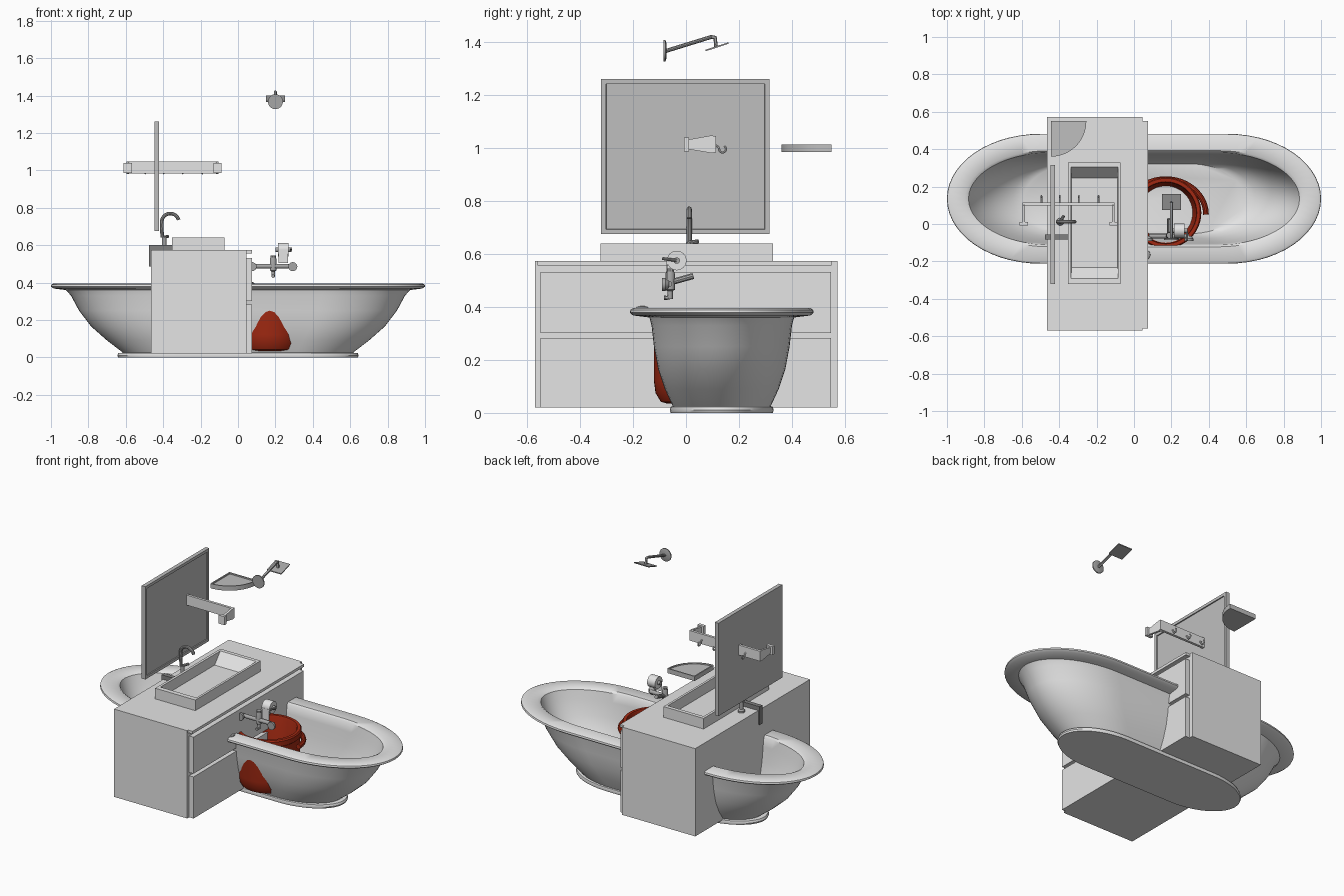
import bpy, bmesh, math
from mathutils import Vector


def material(name, rgb):
    m = bpy.data.materials.new(name)
    m.diffuse_color = (*rgb, 1)
    return m


WHITE = material("white", (0.78, 0.78, 0.78))
GLASS = material("mirror_grey", (0.52, 0.52, 0.52))
CHROME = material("chrome_grey", (0.38, 0.38, 0.38))
DARK = material("dark_grey", (0.22, 0.22, 0.22))
RED = material("red", (0.36, 0.022, 0.006))


def finish(obj, mat, angle=35):
    obj.data.materials.clear()
    obj.data.materials.append(mat)
    bpy.ops.object.select_all(action='DESELECT')
    obj.select_set(True)
    bpy.context.view_layer.objects.active = obj
    if obj.type == 'CURVE':
        bpy.ops.object.convert(target='MESH')
    bpy.ops.object.shade_smooth_by_angle(angle=math.radians(angle))
    return obj


def loft(name, rings, mat, angle=35):
    """Skin a list of equal-length point rings and cap both ends."""
    bm = bmesh.new()
    vr = [[bm.verts.new(p) for p in r] for r in rings]
    n = len(vr[0])
    for a, b in zip(vr, vr[1:]):
        for i in range(n):
            j = (i + 1) % n
            bm.faces.new((a[i], a[j], b[j], b[i]))
    bm.faces.new(vr[0][::-1])
    bm.faces.new(vr[-1])
    bmesh.ops.recalc_face_normals(bm, faces=bm.faces)
    me = bpy.data.meshes.new(name)
    bm.to_mesh(me)
    bm.free()
    obj = bpy.data.objects.new(name, me)
    bpy.context.collection.objects.link(obj)
    return finish(obj, mat, angle)


def rect(x0, x1, y0, y1, z):
    return [(x0, y0, z), (x1, y0, z), (x1, y1, z), (x0, y1, z)]


def box(name, x0, x1, y0, y1, z0, z1, mat):
    return loft(name, [rect(x0, x1, y0, y1, z0), rect(x0, x1, y0, y1, z1)], mat)


def turned(name, origin, axis, profile, mat, n=32):
    """Lathe (radius, distance) pairs along an axis."""
    q = Vector(axis).to_track_quat('Z', 'Y')
    o = Vector(origin)
    rings = [[o + q @ Vector((r * math.cos(t), r * math.sin(t), h))
              for t in (2 * math.pi * i / n for i in range(n))] for r, h in profile]
    return loft(name, rings, mat)


def rod(name, p, axis, r, length, mat):
    return turned(name, p, axis, [(r, 0), (r, length)], mat, 24)


def tube(name, pts, r, mat):
    cu = bpy.data.curves.new(name, 'CURVE')
    cu.dimensions = '3D'
    cu.bevel_depth, cu.bevel_resolution, cu.use_fill_caps = r, 3, True
    sp = cu.splines.new('POLY')
    sp.points.add(len(pts) - 1)
    for p, c in zip(sp.points, pts):
        p.co = (*c, 1)
    obj = bpy.data.objects.new(name, cu)
    bpy.context.collection.objects.link(obj)
    return finish(obj, mat)


def arc(fn, a0, a1, n):
    return [fn(math.radians(a0 + (a1 - a0) * i / n)) for i in range(n + 1)]


# Bathtub: stadium rings with elliptical ends, outside up and inside down
def stadium(a, b, z):
    s = 0.5 * a
    right = arc(lambda t: (s + (a - s) * math.cos(t), 0.135 + b * math.sin(t), z), -90, 90, 28)
    left = arc(lambda t: (-s + (a - s) * math.cos(t), 0.135 + b * math.sin(t), z), 90, 270, 28)
    return right + left


loft("bathtub", [stadium(*r) for r in [
    (0.64, 0.193, 0), (0.645, 0.196, 0.01), (0.64, 0.193, 0.023), (0.615, 0.185, 0.025),
    (0.70, 0.215, 0.09), (0.785, 0.24, 0.165), (0.85, 0.256, 0.25), (0.893, 0.265, 0.33),
    (0.92, 0.273, 0.36), (0.985, 0.335, 0.368), (1, 0.347, 0.378), (0.998, 0.345, 0.389),
    (0.985, 0.335, 0.395), (0.905, 0.257, 0.395), (0.885, 0.247, 0.385), (0.865, 0.24, 0.33),
    (0.82, 0.23, 0.24), (0.74, 0.213, 0.14), (0.65, 0.197, 0.08), (0.59, 0.187, 0.06)]], WHITE, 40)
turned("tub_rim_button", (0.06, -0.165, 0.393), (0, 0, 1),
       [(0.028, 0), (0.026, 0.006), (0.012, 0.012)], CHROME)

# Vanity cabinet with a hole for the basin, a front lip and two drawers
loft("cabinet", [rect(-0.465, 0.045, -0.57, 0.572, 0.02), rect(-0.465, 0.045, -0.57, 0.572, 0.573),
                 rect(-0.345, -0.077, -0.31, 0.318, 0.573), rect(-0.345, -0.077, -0.31, 0.318, 0.48)], WHITE)
box("counter_lip", 0.045, 0.075, -0.56, 0.55, 0.556, 0.573, WHITE)
for nm, z0, z1 in (("lower", 0.02, 0.282), ("upper", 0.302, 0.532)):
    box(nm + "_drawer", 0.045, 0.075, -0.55, 0.547, z0, z1, WHITE)

# Basin with sloping ends and a drain
loft("basin", [rect(-0.352, -0.072, -0.322, 0.328, 0.573), rect(-0.352, -0.072, -0.322, 0.328, 0.64),
               rect(-0.336, -0.086, -0.292, 0.304, 0.64), rect(-0.334, -0.088, -0.17, 0.182, 0.5)], WHITE)
rod("basin_drain", (-0.225, -0.025, 0.498), (0, 0, 1), 0.023, 0.007, CHROME)

# Gooseneck basin tap
turned("tap_base", (-0.395, 0.012, 0.573), (0, 0, 1),
       [(0.02, 0), (0.02, 0.01), (0.012, 0.02), (0.012, 0.07)], CHROME)
tube("tap_spout", [(-0.405, 0.012, 0.64), (-0.408, 0.012, 0.70)] +
     arc(lambda t: (-0.362 + 0.046 * math.cos(t), 0.012, 0.723 + 0.046 * math.sin(t)), 170, 15, 14),
     0.01, CHROME)
tube("tap_lever", [(-0.395, 0.012, 0.643), (-0.375, 0.045, 0.647)], 0.008, CHROME)

# Angled holder on the counter's back edge
box("holder_top", -0.475, -0.35, -0.082, -0.055, 0.573, 0.6, DARK)
box("holder_drop", -0.475, -0.466, -0.082, -0.055, 0.485, 0.6, DARK)

# Mirror with a thin raised border
def face(x, d):
    return [(x, -0.32 + d, 0.675 + d), (x, 0.316 - d, 0.675 + d),
            (x, 0.316 - d, 1.26 - d), (x, -0.32 + d, 1.26 - d)]


loft("mirror", [face(-0.447, 0), face(-0.422, 0), face(-0.422, 0.018), face(-0.428, 0.019)], GLASS)

# Quarter-round corner shelf with a shallow tray top
def quarter(d, z):
    c = (-0.445 + d, 0.55 - d, z)
    r = 0.19 - 2 * d
    return [c] + arc(lambda t: (c[0] + r * math.cos(t), c[1] + r * math.sin(t), z), 0, -90, 20)


loft("corner_shelf", [quarter(0, 0.985), quarter(0, 1.014), quarter(0.007, 1.014),
                      quarter(0.007, 1.006)], GLASS)

# Coat rail with two brackets and four hooks
box("rail_bar", -0.597, -0.103, 0.098, 0.114, 0.983, 1.046, WHITE)
for side, x in (("left", -0.59), ("right", -0.11)):
    box(side + "_rail_mount", x - 0.022, x + 0.022, -0.008, 0.012, 0.987, 1.04, WHITE)
    prof = [(0.01, 0.995), (0.10, 0.98), (0.112, 0.987), (0.112, 1.03), (0.10, 1.048), (0.01, 1.032)]
    loft(side + "_rail_arm", [[(x + d, y, z) for y, z in prof] for d in (-0.007, 0.007)], WHITE)
for i, x in enumerate((-0.495, -0.397, -0.295, -0.19)):
    tube(f"rail_hook_{i + 1}", [(x, 0.112, 1.01), (x, 0.123, 1.003)] +
         arc(lambda t: (x, 0.138 + 0.013 * math.cos(t), 0.996 + 0.013 * math.sin(t)), 180, 420, 10),
         0.0045, WHITE)

# Shower: wall rose, bent arm, tilted square head
turned("shower_rose", (0.2, -0.085, 1.367), (0, 1, 0), [(0.04, 0), (0.04, 0.007), (0.03, 0.011)], CHROME)
tube("shower_arm", [(0.2, -0.08, 1.365), (0.2, 0.095, 1.419), (0.2, 0.11, 1.417), (0.2, 0.113, 1.38)],
     0.008, CHROME)
loft("shower_head", [[(0.2 + sx * 0.05, y, z + dz) for sx, y, z in
                      ((-1, 0.074, 1.365), (1, 0.074, 1.365), (1, 0.16, 1.393), (-1, 0.16, 1.393))]
                     for dz in (0, 0.006)], CHROME)

# Bath mixer: cross bar, two round flanges, column and spout
rod("mixer_bar", (0.08, -0.065, 0.487), (1, 0, 0), 0.012, 0.215, CHROME)
for side, x in (("left", 0.075), ("right", 0.293)):
    turned(side + "_mixer_flange", (x, -0.09, 0.485), (0, 1, 0),
           [(0.024, 0), (0.024, 0.012), (0.014, 0.025)], CHROME)
turned("mixer_column", (0.188, -0.06, 0.43), (0, 0, 1),
       [(0.01, 0), (0.01, 0.03), (0.018, 0.035), (0.018, 0.095), (0.012, 0.11)], CHROME)
tube("mixer_outlet", [(0.188, -0.06, 0.45), (0.188, -0.066, 0.435), (0.188, -0.083, 0.434)], 0.009, CHROME)
tube("mixer_spout", [(0.188, -0.06, 0.492), (0.188, 0.028, 0.517)], 0.012, CHROME)
tube("mixer_lever", [(0.188, -0.06, 0.53), (0.188, -0.06, 0.545)], 0.015, CHROME)

# Paper roll on its holder with a hanging sheet
rod("paper_roll", (0.215, -0.035, 0.575), (1, 0, 0), 0.037, 0.055, WHITE)
rod("paper_spindle", (0.2, -0.035, 0.575), (1, 0, 0), 0.012, 0.085, CHROME)
box("paper_sheet", 0.217, 0.268, -0.073, -0.07, 0.505, 0.575, WHITE)
tube("paper_holder_arm", [(0.283, -0.035, 0.575), (0.283, -0.09, 0.583)], 0.006, CHROME)

# Red bucket: rounded bottom, thick rim, carrying handle lying against it
turned("bucket", (0.17, 0.06, 0), (0, 0, 1), [
    (0.13, 0.035), (0.155, 0.042), (0.175, 0.075), (0.181, 0.12), (0.181, 0.30), (0.184, 0.345),
    (0.19, 0.35), (0.19, 0.38), (0.184, 0.388), (0.166, 0.388), (0.162, 0.38), (0.158, 0.12),
    (0.14, 0.045)], RED, 48)
tube("bucket_handle", arc(lambda t: (0.17 + 0.215 * math.cos(t), 0.05 + 0.19 * math.sin(t), 0.325),
                          0, 180, 32), 0.015, RED)
